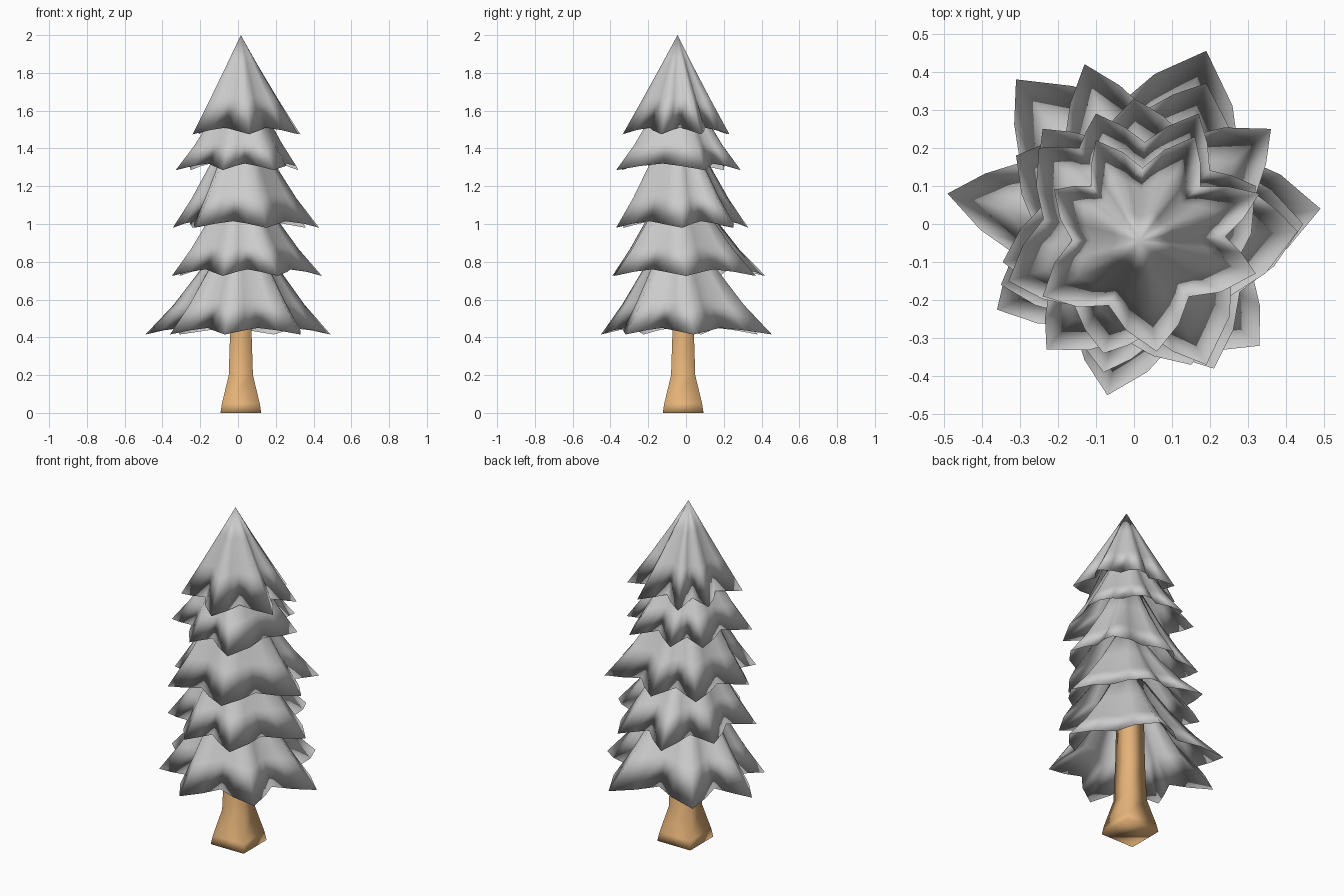
import bpy, math

if "Cube" in bpy.data.objects:
    bpy.data.objects.remove(bpy.data.objects["Cube"])

CX, CY = 0.015, -0.045   # axis of the foliage


def make_object(name, verts, faces, color=None):
    me = bpy.data.meshes.new(name)
    me.from_pydata(verts, [], faces)
    me.update()
    ob = bpy.data.objects.new(name, me)
    bpy.context.collection.objects.link(ob)
    if color:
        mat = bpy.data.materials.new(name + "_colour")
        mat.diffuse_color = color
        mat.use_nodes = True
        mat.node_tree.nodes["Principled BSDF"].inputs["Base Color"].default_value = mat.diffuse_color
        me.materials.append(mat)
    # everything is smooth, also over the rims
    me.shade_smooth()
    return ob


def bridge(rings, n):
    return [(r * n + i, r * n + (i + 1) % n, (r + 1) * n + (i + 1) % n, (r + 1) * n + i)
            for r in range(rings - 1) for i in range(n)]


def star_outline(tips, z, valley):
    """Pointed rim: each tip is followed by shoulder, valley, shoulder."""
    pol = sorted((math.atan2(y - CY, x - CX), math.hypot(x - CX, y - CY)) for x, y in tips)
    out = []
    for i, (a, r) in enumerate(pol):
        a2, r2 = pol[(i + 1) % len(pol)]
        if a2 <= a:
            a2 += 2 * math.pi
        # narrow gaps between tips get shallow valleys
        depth = 1 - (1 - valley) * min(1, (a2 - a) / 0.75)
        rv = depth * (r + r2) / 2
        d = a2 - a
        out += [(a, r, z),
                (a + 0.25 * d, 0.47 * r + 0.53 * rv, z + 0.022),
                (a + 0.5 * d, rv, z + 0.035),
                (a + 0.75 * d, 0.47 * r2 + 0.53 * rv, z + 0.022)]
    return out


def tier(name, tips, z, top, levels, valley=0.7, apex=False):
    """Closed skirt of branches; levels = (height fraction, radius fraction),
    running up the hollow underside first (reversed), then up the outside."""
    rim = star_outline(tips, z, valley)
    n = len(rim)
    mean = sum(r for _, r, _ in rim) / n
    inner = [(t, s * 0.93 - 0.02) for t, s in levels[:0:-1]]
    rings = inner + levels
    verts = []
    for t, s in rings:
        for a, r, h in rim:
            rr = s * (r + (mean - r) * 0.5 * t)
            verts.append((CX + rr * math.cos(a), CY + rr * math.sin(a), h + (top - h) * t))
    m = len(rings)
    faces = bridge(m, n)
    k = (m - 1) * n
    if apex:
        # pointed top outside, flat lid inside
        verts.append((CX, CY, top))
        faces += [(k + i, k + (i + 1) % n, len(verts) - 1) for i in range(n)]
        faces.append(tuple(range(n))[::-1])
    else:
        faces += [(k + i, k + (i + 1) % n, (i + 1) % n, i) for i in range(n)]
    return make_object(name, verts, faces)


# Foliage tiers, bottom to top
skirt = [(0, 1), (0.3, 0.73), (0.65, 0.46), (1, 0.22)]
tier("foliage_tier_1", [(-.49, .08), (-.31, .38), (.19, .455), (.49, .04),
                        (.33, -.32), (-.07, -.45), (-.36, -.225)], 0.415, 0.94, skirt, 0.68)
tier("foliage_tier_2", [(-.35, -.16), (-.08, -.39), (.21, -.38), (.445, 0),
                        (.19, .37), (-.13, .42), (-.31, .18)], 0.725, 1.2, skirt, 0.72)
tier("foliage_tier_3", [(-.345, -.1), (-.23, -.33), (.15, -.37), (.43, -.02),
                        (.36, .25), (.0, .33), (-.24, .25)], 0.98, 1.5, skirt, 0.72)
tier("foliage_tier_4", [(-.33, -.15), (-.08, -.34), (.19, -.37), (.32, .1),
                        (.17, .29), (-.1, .29), (-.25, .2)], 1.285, 1.72, skirt, 0.72)
tier("foliage_tier_5", [(.06, -.335), (.32, -.13), (.33, .08), (.16, .23), (-.1, .22),
                        (-.21, .09), (-.24, -.19)], 1.475, 2.0,
     [(0, 1), (0.35, 0.66), (0.7, 0.31)], 0.64, apex=True)

# Square trunk with a flared foot
profile = [(0, 0.108), (0.05, 0.1), (0.2, 0.064), (0.42, 0.057), (1.3, 0.045)]
tv = [(0.015 + sx * h, -0.015 + sy * h, z) for z, h in profile
      for sx, sy in ((-1, -1), (1, -1), (1, 1), (-1, 1))]
m = len(profile)
tf = bridge(m, 4) + [(3, 2, 1, 0), tuple(range(4 * m - 4, 4 * m))]
make_object("trunk", tv, tf, (0.78, 0.45, 0.19, 1))
